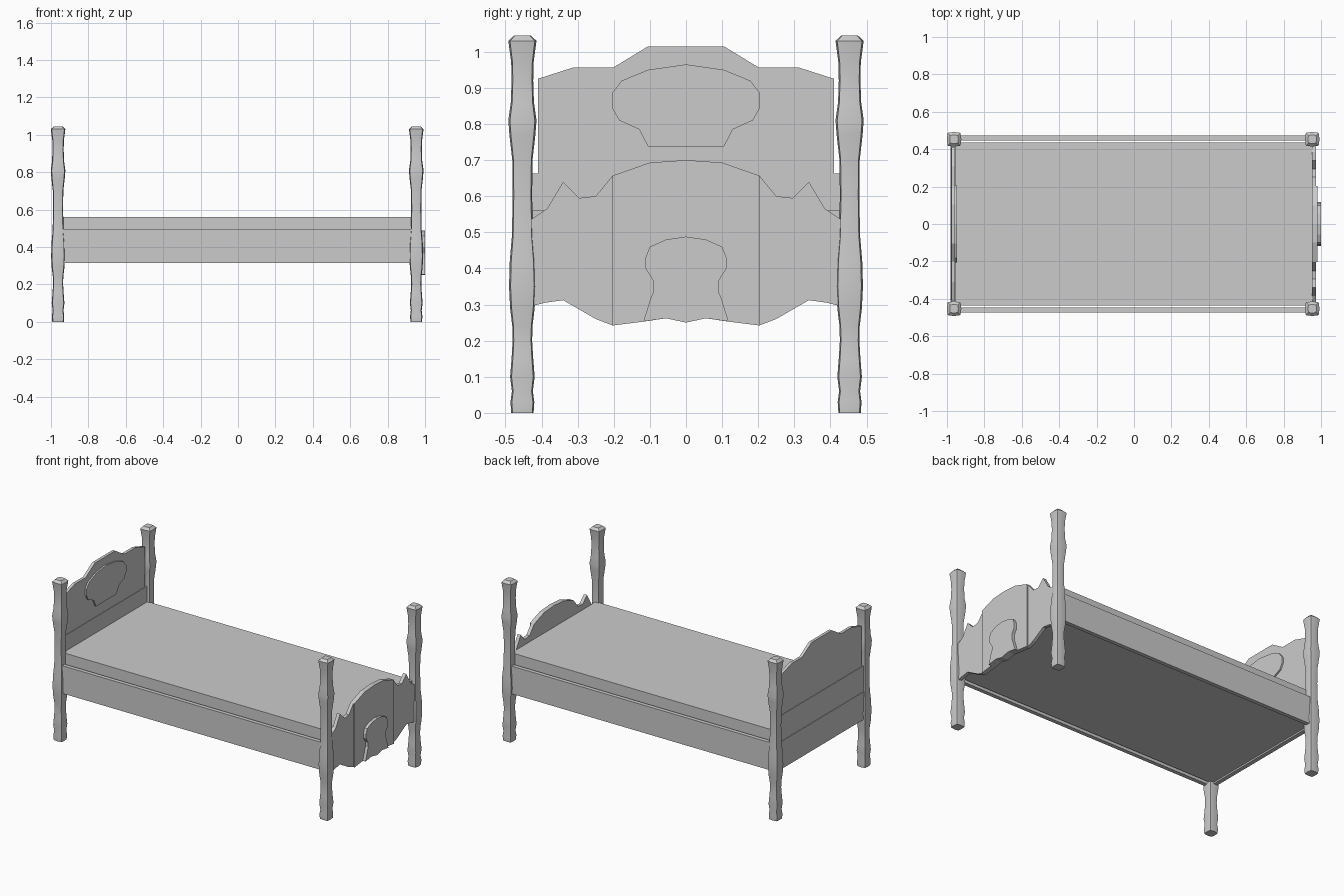
import bpy, bmesh

if "Cube" in bpy.data.objects:
    bpy.data.objects.remove(bpy.data.objects["Cube"])

def finish(name, bm, smooth=False):
    bmesh.ops.recalc_face_normals(bm, faces=bm.faces)
    me = bpy.data.meshes.new(name)
    bm.to_mesh(me)
    bm.free()
    ob = bpy.data.objects.new(name, me)
    bpy.context.collection.objects.link(ob)
    if smooth:
        bpy.ops.object.select_all(action='DESELECT')
        ob.select_set(True)
        bpy.context.view_layer.objects.active = ob
        bpy.ops.object.shade_smooth_by_angle(angle=0.6)
    return ob

def box(name, x0, x1, y0, y1, z0, z1):
    bm = bmesh.new()
    bmesh.ops.create_cube(bm, size=1)
    for v in bm.verts:
        v.co = (x1 if v.co.x > 0 else x0, y1 if v.co.y > 0 else y0, z1 if v.co.z > 0 else z0)
    return finish(name, bm)

def panel(name, half, x0, x1):
    """Mirror a half outline (y, z) running top to bottom, extrude along x."""
    outline = half + [(-y, z) for y, z in reversed(half) if y > 0]
    bm = bmesh.new()
    face = bm.faces.new([bm.verts.new((x0, y, z)) for y, z in outline])
    ext = bmesh.ops.extrude_face_region(bm, geom=[face])
    for v in ext['geom']:
        if isinstance(v, bmesh.types.BMVert):
            v.co.x = x1
    if face.is_valid is False or len(bm.faces) == len(outline) + 1:
        bm.faces.new([v for v in bm.verts if abs(v.co.x - x0) < 1e-6])
    return finish(name, bm)

# Turned posts: bulging square section swept up a (z, half width) profile
PROFILE = [(0, .031), (.03, .033), (.06, .029), (.1, .034), (.15, .030), (.2, .027), (.24, .028),
           (.29, .034), (.35, .037), (.42, .035), (.49, .029), (.6, .027), (.7, .028), (.77, .036),
           (.81, .039), (.86, .032), (.92, .030), (.97, .031), (1.03, .039), (1.045, .023)]
SECTION = [(1, 0), (.88, .88), (0, 1), (-.88, .88), (-1, 0), (-.88, -.88), (0, -1), (.88, -.88)]

def post(name, x, y):
    bm = bmesh.new()
    rings = [[bm.verts.new((x + a * r, y + b * r, z)) for a, b in SECTION] for z, r in PROFILE]
    for lo, hi in zip(rings, rings[1:]):
        for i in range(8):
            j = (i + 1) % 8
            bm.faces.new((lo[i], lo[j], hi[j], hi[i]))
    bm.faces.new(rings[0])
    bm.faces.new(rings[-1])
    return finish(name, bm, True)

for side, s in (("front", -1), ("back", 1)):
    post("head_post_" + side, -.962, s * .453)
    post("foot_post_" + side, .953, s * .453)
    # Side rails
    a, b = sorted((s * .447, s * .473))
    box("side_rail_" + side, -.94, .935, a, b, .315, .495)

# Mattress
box("mattress", -.957, .955, -.435, .435, .325, .56)

# Headboard: shaped panel, lower boards and raised plaque
panel("headboard", [(.105, 1.015), (.2, .957), (.31, .957), (.41, .925), (.41, .6)], -.976, -.957)
box("headboard_middle_board", -.979, -.954, -.43, .43, .49, .663)
box("headboard_lower_rail", -.982, -.954, -.43, .43, .315, .495)
panel("headboard_plaque", [(0, .965), (.105, .95), (.178, .92), (.205, .885), (.205, .845),
      (.185, .81), (.13, .785), (.105, .737)], -.965, -.947)

# Footboard: scalloped panel, raised centre and arched plaque
TOP = [(0, .70), (.1, .693), (.203, .657)]
BOTTOM = [(.203, .242), (.115, .253), (.055, .262), (0, .25)]
panel("footboard", TOP + [(.25, .60), (.295, .595), (.34, .64), (.385, .565), (.43, .535),
      (.43, .295), (.39, .305), (.34, .312), (.25, .26)] + BOTTOM, .951, .973)
panel("footboard_centre", TOP + BOTTOM, .960, .981)
panel("footboard_plaque", [(0, .488), (.055, .48), (.1, .46), (.112, .43), (.112, .40), (.09, .365),
      (.09, .335), (.097, .32), (.118, .253), (.055, .262), (0, .25)], .970, 1.0)
